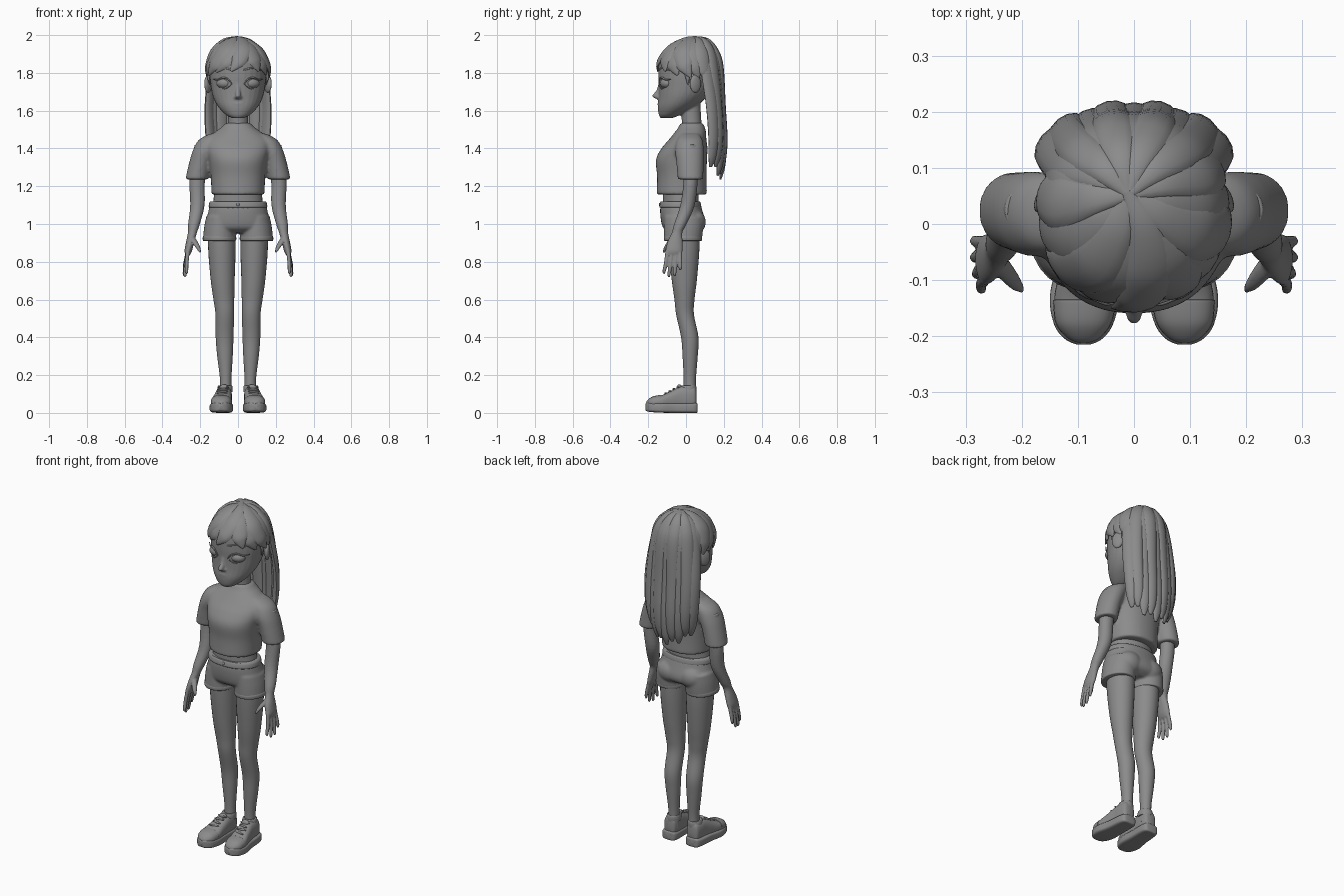
import bpy, bmesh, math
from mathutils import Vector, Matrix

grey = bpy.data.materials.new('dark_grey')
grey.diffuse_color = (.26, .26, .26, 1)


def spline(pts, n=5):
    """Catmull-Rom through tuples of any length."""
    out = []
    for i in range(len(pts) - 1):
        a, b = pts[max(i - 1, 0)], pts[i]
        c, d = pts[i + 1], pts[min(i + 2, len(pts) - 1)]
        for k in range(n):
            t = k / n
            out.append([0.5 * (2 * q + (r - p) * t + (2 * p - 5 * q + 4 * r - s) * t * t
                        + (3 * q - p - 3 * r + s) * t ** 3) for p, q, r, s in zip(a, b, c, d)])
    out.append(list(pts[-1]))
    return out


def skin(bm, rings):
    """Bridge rings of points and cap both ends."""
    vs = [[bm.verts.new(p) for p in r] for r in rings]
    n = len(vs[0])
    for a, b in zip(vs, vs[1:]):
        for i in range(n):
            bm.faces.new((a[i], a[(i + 1) % n], b[(i + 1) % n], b[i]))
    bm.faces.new(vs[0][::-1])
    bm.faces.new(vs[-1])


def loft(bm, rows, axis='z', power=2.0, seg=28, n=5):
    """Rows are x, y, z, half width, half depth; rings lie across the given axis."""
    rings = []
    for x, y, z, a, b in spline(rows, n):
        ring = []
        for i in range(seg):
            t = 2 * math.pi * i / seg
            c, s = math.cos(t), math.sin(t)
            c = math.copysign(abs(c) ** (2 / power), c) * max(a, .001)
            s = math.copysign(abs(s) ** (2 / power), s) * max(b, .001)
            ring.append((x + c, y + s, z) if axis == 'z' else (x + c, y, z + s))
        rings.append(ring)
    skin(bm, rings)


def lock(bm, rows, seg=12, n=5):
    """Flattened strand hugging the head; rows are x, y, z, half width, half thickness."""
    rows = spline(rows, n)
    ps = [Vector(r[:3]) for r in rows]
    rings = []
    for i, (p, r) in enumerate(zip(ps, rows)):
        t = (ps[min(i + 1, len(ps) - 1)] - ps[max(i - 1, 0)]).normalized()
        nrm = p - Vector((0, .02, min(p.z, 1.79)))
        side = t.cross(nrm).normalized()
        nrm = side.cross(t)
        w, h = max(r[3], .001), max(r[4], .001)
        # strands droop at their edges so that they wrap round the head
        rings.append([p + side * w * math.cos(a) + nrm * (h * math.sin(a) - 2.2 * (w * math.cos(a)) ** 2)
                      for a in [2 * math.pi * k / seg for k in range(seg)]])
    skin(bm, rings)


def ball(bm, c, r, rot=0.0):
    m = Matrix.Translation(c) @ Matrix.Rotation(rot, 4, 'Z') @ Matrix.Diagonal((*r, 1))
    bmesh.ops.create_uvsphere(bm, u_segments=24, v_segments=16, radius=1, matrix=m)


def part(name, build, mirror=False, voxel=0, smooth=3):
    bm = bmesh.new()
    build(bm)
    if mirror:
        d = bmesh.ops.duplicate(bm, geom=bm.verts[:] + bm.edges[:] + bm.faces[:])
        for v in d['geom']:
            if isinstance(v, bmesh.types.BMVert):
                v.co.x *= -1
    bmesh.ops.recalc_face_normals(bm, faces=bm.faces[:])
    for f in bm.faces:
        f.smooth = True
    me = bpy.data.meshes.new(name)
    bm.to_mesh(me)
    bm.free()
    me.materials.append(grey)
    ob = bpy.data.objects.new(name, me)
    bpy.context.collection.objects.link(ob)
    if voxel:
        m = ob.modifiers.new('fuse', 'REMESH')
        m.mode, m.voxel_size, m.use_smooth_shade = 'VOXEL', voxel, True
        m = ob.modifiers.new('soften', 'SMOOTH')
        m.factor, m.iterations = .5, smooth
    else:
        me.set_sharp_from_angle(angle=math.radians(50))


# Head with nose, lips, ears and neck
def head(bm):
    loft(bm, [(0, -.105, 1.56, .03, .028), (0, -.086, 1.578, .064, .058), (0, -.05, 1.62, .105, .1),
              (0, -.02, 1.67, .131, .126), (0, 0, 1.73, .144, .145), (0, .01, 1.8, .15, .157),
              (0, .015, 1.87, .143, .155), (0, .02, 1.93, .11, .12), (0, .02, 1.965, .05, .05)])
    loft(bm, [(0, .03, 1.48, .065, .06), (0, .03, 1.54, .054, .052), (0, .02, 1.66, .054, .055)])
    loft(bm, [(0, -.13, 1.76, .012, .012), (0, -.142, 1.71, .012, .014), (0, -.156, 1.678, .015, .023),
              (0, -.145, 1.662, .011, .014)])
    ball(bm, (0, -.137, 1.637), (.036, .014, .008))
    ball(bm, (0, -.134, 1.622), (.028, .015, .009))
    ball(bm, (0, -.118, 1.588), (.036, .026, .022))
    for s in (1, -1):
        ball(bm, (s * .158, .05, 1.742), (.015, .034, .05), s * .5)
        ball(bm, (s * .014, -.143, 1.67), (.01, .014, .009))


part('head', head, voxel=.0055, smooth=4)


# Eyes, lids, lashes and brows, following the curve of the face
def face_pt(x, z, out, w, h):
    return (x, .008 - out - .152 * math.sqrt(1 - (x / .152) ** 2), z, w, h)


part('eyes', lambda bm: ball(bm, (.074, -.105, 1.745), (.041, .03, .028), .4), mirror=True)


def lids(bm):
    lock(bm, [face_pt(.032, 1.74, .003, .002, .003), face_pt(.052, 1.766, .006, .004, .004),
              face_pt(.08, 1.774, .005, .005, .005), face_pt(.108, 1.763, .005, .004, .004),
              face_pt(.134, 1.768, .014, .001, .002)], seg=8)
    lock(bm, [face_pt(.037, 1.736, .001, .002, .003), face_pt(.072, 1.716, .002, .003, .003),
              face_pt(.11, 1.74, .002, .002, .003)], seg=8)


part('eyelids', lids, mirror=True)
part('eyebrows', lambda bm: lock(bm, [face_pt(.03, 1.815, .003, .004, .003), face_pt(.075, 1.825, .003, .004, .003),
     face_pt(.12, 1.812, .004, .001, .002)], seg=8), mirror=True)


# Hair: locks radiating from the crown over an ellipsoid
def cap(phi, th, grow=0.0):
    p, s, c = math.radians(phi), math.sin(th), math.cos(th)
    k = max(0, c) ** 3
    return (-.01 * k + (.162 + grow) * s * math.cos(p), .018 + .035 * k + (.165 + grow) * s * math.sin(p),
            1.79 + (.193 + grow) * c)


def scalp(bm):
    rows = []
    for t in (1.3, 1.1, .8, .5, .25, .05):
        c, s = math.cos(t), math.sin(t)
        rows.append((-.01 * c ** 3, .018 + .035 * c ** 3, 1.79 + .191 * c, .163 * s, .166 * s))
    loft(bm, rows)


part('scalp', scalp)


def fringe(bm):
    # start azimuth, end azimuth, end angle from the crown, half width
    locks = [(-60, -100, 1.42, .05), (-66, -50, 1.42, .056), (-50, -24, 1.52, .058), (-30, 0, 1.57, .056),
             (0, 16, 1.62, .05), (24, 32, 1.75, .045), (-88, -132, 1.44, .058), (-112, -155, 1.53, .058),
             (-145, -180, 1.57, .056), (-180, -196, 1.62, .05), (-204, -212, 1.75, .045)]
    for i, (a, b, end, w) in enumerate(locks):
        g = .007 if i == 0 else .005 * (i % 2)
        lock(bm, [(*cap(a + (b - a) * max(f, 0) ** 1.8, end * f, g), w * k, h) for f, k, h in
                  ((-.02, .2, .005), (.25, .6, .01), (.55, 1, .015), (.8, .85, .013), (.93, .5, .009), (1.04, .1, .003))])


part('hair_fringe', fringe)


def long_hair(bm):
    for i in range(9):
        a = math.radians(35 + i * 13.75)
        c, s = math.cos(a), math.sin(a)
        g = .006 * (i % 2)
        rows = [(*cap(math.degrees(a), t, g), w, h) for t, w, h in
                ((-.03, .008, .005), (.4, .026, .012), (.85, .038, .016), (1.35, .04, .017))]
        tip = 1.235 + .1 * c * c + .025 * (i % 2)
        for f, kx, dy, w, h in ((.33, 1, .004, .038, .018), (.66, .98, .014, .035, .018),
                                (.88, .9, .008, .028, .014), (1, .82, -.004, .009, .005)):
            rows.append(((.184 + g) * c * kx, .065 + (.12 + g) * s + dy, 1.8 + (tip - 1.8) * f, w, h))
        lock(bm, rows)


part('hair_long', long_hair)
part('sideburns', lambda bm: lock(bm, [(.148, .0, 1.82, .014, .008), (.156, .008, 1.775, .011, .007),
     (.147, .01, 1.735, .002, .002)]), mirror=True)


# Cropped shirt with sleeves
def shirt(bm):
    loft(bm, [(0, -.022, 1.155, .141, .133), (0, -.022, 1.25, .144, .131), (0, -.024, 1.34, .155, .135),
              (0, -.008, 1.4, .17, .122), (0, .008, 1.445, .168, .1), (0, .023, 1.485, .125, .083),
              (0, .03, 1.512, .088, .07), (0, .03, 1.535, .066, .06)], power=2.2, seg=40)
    for s in (1, -1):
        loft(bm, [(s * .12, .022, 1.478, .03, .045), (s * .148, .02, 1.445, .06, .068),
                  (s * .175, .018, 1.39, .064, .076), (s * .2, .021, 1.32, .06, .072),
                  (s * .218, .024, 1.236, .061, .068)])


part('shirt', shirt, voxel=.008, smooth=8)
part('waist', lambda bm: loft(bm, [(0, -.028, 1.08, .135, .095), (0, -.028, 1.2, .122, .095)]))


# Shorts
def shorts(bm):
    loft(bm, [(0, -.03, 1.12, .146, .102), (0, -.025, 1.07, .156, .112), (0, -.014, 1.01, .17, .117),
              (0, -.012, .975, .172, .105), (0, -.012, .952, .15, .07)], power=2.2, seg=40)
    for s in (1, -1):
        loft(bm, [(s * .09, -.012, 1.04, .078, .105), (s * .095, -.013, .98, .085, .104),
                  (s * .098, -.016, .912, .088, .1)])
        ball(bm, (s * .07, .045, 1.01), (.075, .06, .065))


part('shorts', shorts, voxel=.007, smooth=4)
part('waistband', lambda bm: loft(bm, [(0, -.029, 1.086, .15, .107), (0, -.03, 1.093, .155, .111),
     (0, -.03, 1.112, .152, .107), (0, -.03, 1.12, .146, .102)], power=2.2, seg=40))
part('shorts_cuffs', lambda bm: loft(bm, [(.098, -.016, .91, .083, .094), (.098, -.016, .914, .088, .1),
     (.098, -.016, .93, .0885, .101), (.098, -.016, .94, .083, .095)]), mirror=True)
part('button', lambda bm: ball(bm, (0, -.138, 1.103), (.009, .006, .009)))

# Legs
part('legs', lambda bm: loft(bm, [(.086, -.012, .97, .073, .085), (.085, -.01, .85, .072, .08),
     (.081, -.009, .7, .063, .066), (.075, -.008, .6, .055, .053), (.07, -.005, .52, .049, .047),
     (.071, .02, .4, .047, .046), (.069, .022, .3, .041, .04), (.065, .02, .17, .03, .032),
     (.066, .02, .07, .034, .034)]), mirror=True)


# Arms and hands
def arm(bm):
    loft(bm, [(.185, .025, 1.42, .045, .045), (.215, .025, 1.24, .041, .038), (.215, .008, 1.1, .038, .038),
              (.233, -.03, 1.0, .031, .033), (.241, -.047, .955, .024, .028), (.253, -.058, .905, .022, .04),
              (.263, -.063, .86, .02, .045), (.267, -.064, .835, .012, .04)])
    for y0, y1, x1, z1 in ((-.097, -.116, .272, .735), (-.075, -.09, .28, .718),
                           (-.053, -.06, .284, .723), (-.032, -.03, .284, .755)):
        loft(bm, [(.264, y0, .865, .011, .011), ((.272 + x1) / 2, (y0 + y1) / 2, (.85 + z1) / 2, .0105, .0105),
                  (x1, y1, z1 + .015, .009, .009), (x1, y1, z1, .004, .004)], seg=14)
    loft(bm, [(.246, -.06, .935, .014, .02), (.226, -.088, .9, .016, .016), (.21, -.108, .872, .012, .011),
              (.2, -.118, .848, .005, .005)], seg=16)


part('arms', arm, mirror=True, voxel=.0045, smooth=2)

# Sneakers: sole, upper, padded collar, toe cap and laces
part('soles', lambda bm: loft(bm, [(.077, .062, .026, .02, .018), (.077, .055, .026, .04, .026),
     (.078, .02, .026, .05, .026), (.082, -.06, .026, .054, .026), (.088, -.13, .027, .062, .026),
     (.09, -.18, .029, .052, .025), (.09, -.205, .031, .033, .023), (.09, -.215, .032, .012, .016)],
     axis='y', power=4.5, seg=40), mirror=True)
part('shoe_uppers', lambda bm: loft(bm, [(.075, .055, .075, .022, .04), (.075, .045, .08, .036, .058),
     (.075, .01, .08, .043, .063), (.077, -.03, .077, .044, .062), (.082, -.08, .066, .049, .05),
     (.087, -.13, .057, .055, .036), (.09, -.175, .052, .047, .031), (.09, -.2, .046, .028, .02),
     (.09, -.21, .044, .01, .008)], axis='y', power=2.6, seg=32), mirror=True)
part('shoe_collars', lambda bm: loft(bm, [(.07, .012, .11, .041, .044), (.069, .012, .132, .04, .044),
     (.068, .013, .145, .036, .039), (.067, .015, .144, .028, .03)]), mirror=True)
part('toe_caps', lambda bm: loft(bm, [(.088, -.135, .057, .055, .037), (.088, -.14, .057, .056, .038),
     (.09, -.178, .052, .049, .034), (.09, -.204, .046, .028, .021), (.09, -.212, .044, .008, .008)],
     axis='y', power=2.4), mirror=True)


def laces(bm):
    ball(bm, (.074, -.035, .133), (.024, .014, .018))
    for i in range(4):
        f = i / 3
        ball(bm, (.077 + .007 * f, -.042 - .064 * f, .137 - .034 * f), (.03, .006, .006), .2 * (-1) ** i)


part('laces', laces, mirror=True)
